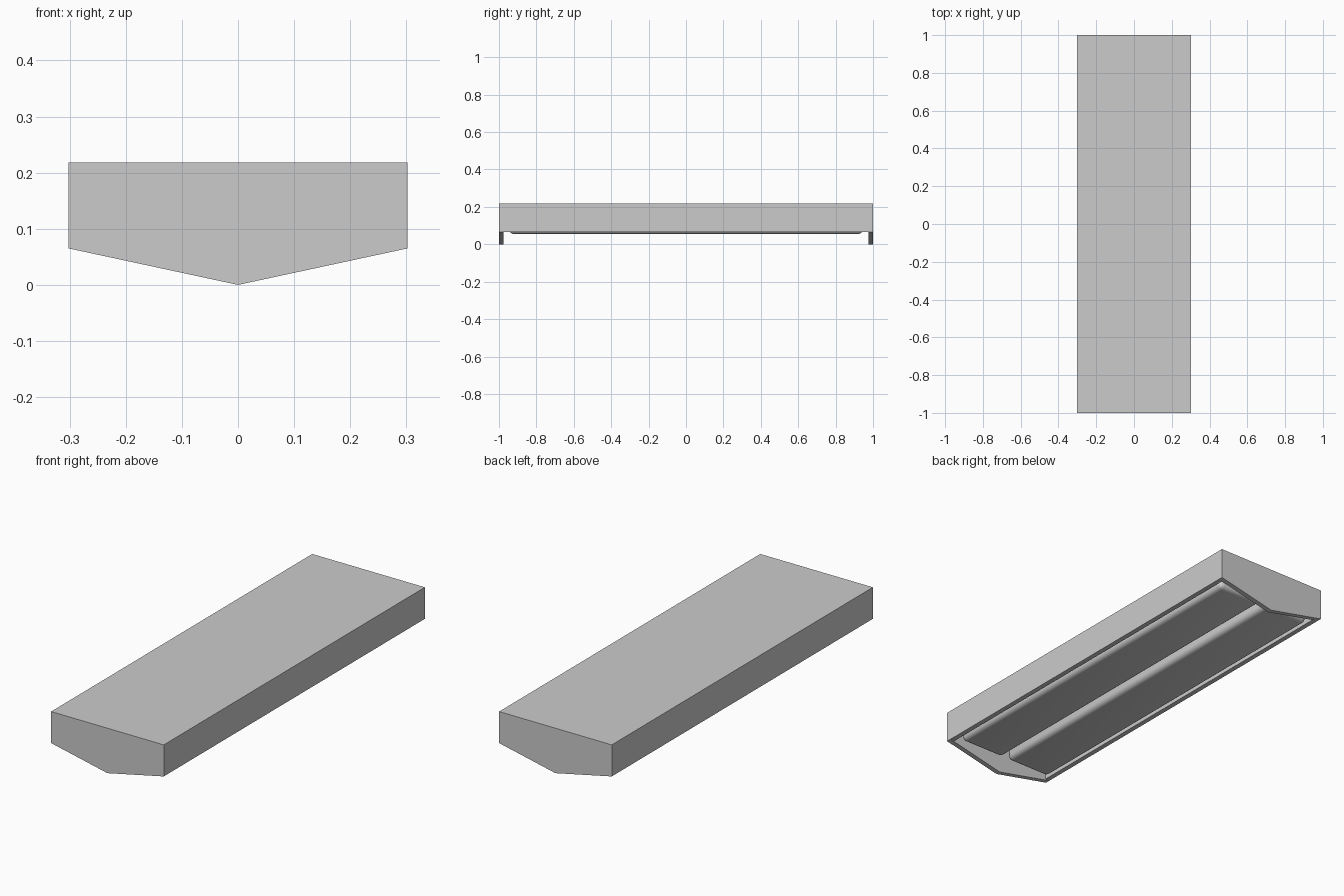
import bpy, bmesh

if "Cube" in bpy.data.objects:
    bpy.data.objects.remove(bpy.data.objects["Cube"])

W, L, TOP, RIM = 0.302, 1.0, 0.218, 0.065   # half width, half length, top, side rim height
T = 0.024                                   # sheet thickness


def finish(name, bm):
    bmesh.ops.recalc_face_normals(bm, faces=bm.faces)
    me = bpy.data.meshes.new(name)
    bm.to_mesh(me)
    bm.free()
    ob = bpy.data.objects.new(name, me)
    bpy.context.collection.objects.link(ob)
    return ob


def extrude_y(name, profile, y0, y1):
    """Extrude an x/z outline from y0 to y1."""
    bm = bmesh.new()
    face = bm.faces.new([bm.verts.new((x, y0, z)) for x, z in profile])
    res = bmesh.ops.extrude_face_region(bm, geom=[face])
    verts = [g for g in res["geom"] if isinstance(g, bmesh.types.BMVert)]
    bmesh.ops.translate(bm, verts=verts, vec=(0, y1 - y0, 0))
    return finish(name, bm)


def rounded_box(name, lo, hi, radius):
    bm = bmesh.new()
    bmesh.ops.create_cube(bm, size=1)
    for v in bm.verts:
        v.co = [(a + b) / 2 + c * (b - a) for a, b, c in zip(lo, hi, v.co)]
    bmesh.ops.bevel(bm, geom=bm.edges[:], offset=radius, segments=4,
                    profile=0.5, affect='EDGES')
    ob = finish(name, bm)
    bpy.context.view_layer.objects.active = ob
    ob.select_set(True)
    bpy.ops.object.shade_smooth_by_angle(angle=0.6)
    ob.select_set(False)
    return ob


# Housing: inverted U channel, open underneath
channel = [(-W, RIM), (-W, TOP), (W, TOP), (W, RIM),
           (W - T, RIM), (W - T, TOP - T), (-W + T, TOP - T), (-W + T, RIM)]
extrude_y("housing", channel, -L + T, L - T)

# End plates with a shallow point at the bottom
plate = [(-W, RIM), (0, 0), (W, RIM), (W, TOP), (-W, TOP)]
extrude_y("front_end_plate", plate, -L, -L + T)
extrude_y("back_end_plate", plate, L - T, L)

# Pair of long rounded blocks set inside the channel
for name, x0, x1 in (("left_block", -0.262, -0.018), ("right_block", 0.018, 0.262)):
    rounded_box(name, (x0, -0.945, 0.055), (x1, 0.945, TOP - T), 0.024)
